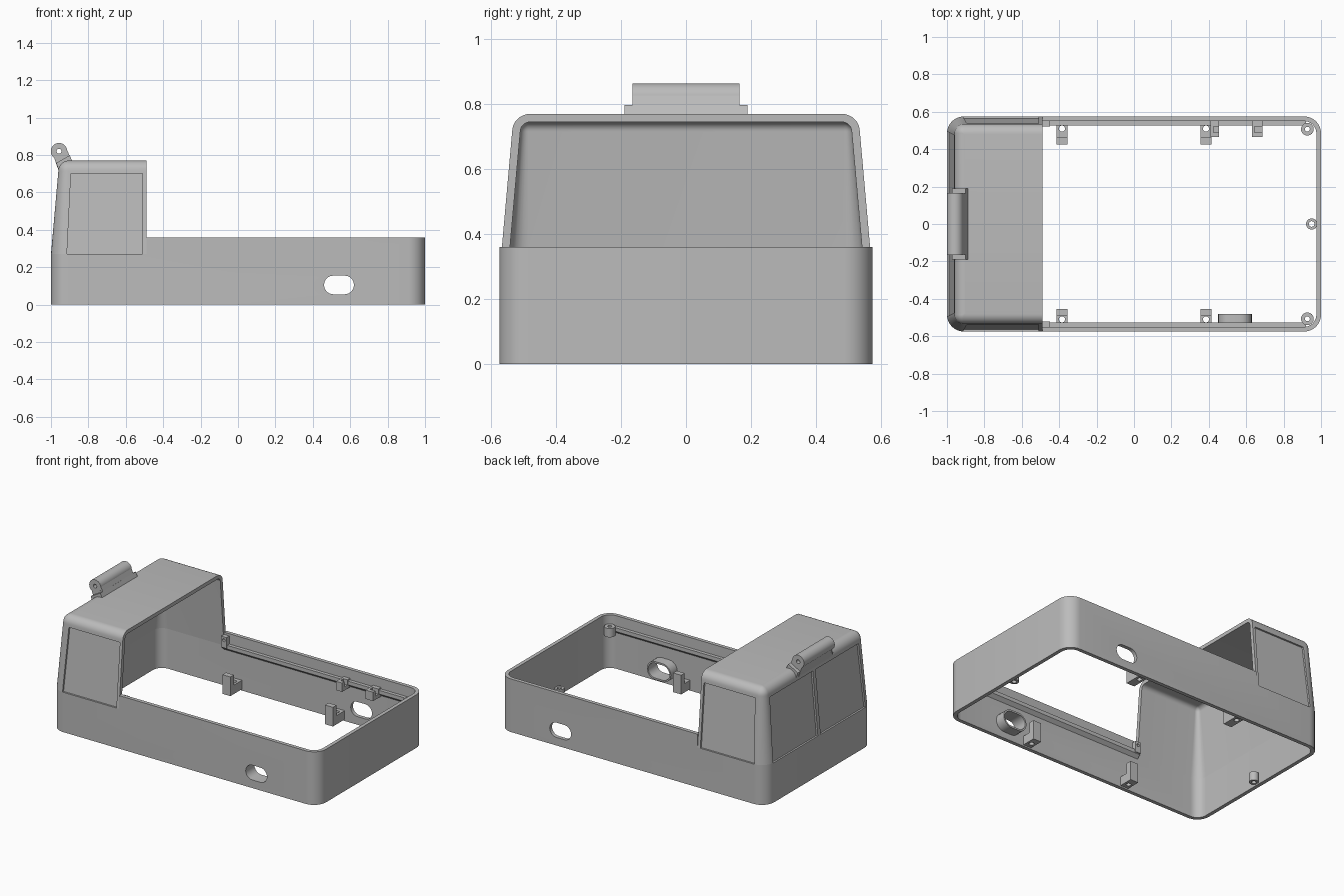
import bpy, bmesh
from math import sin, cos, pi

if "Cube" in bpy.data.objects:
    bpy.data.objects.remove(bpy.data.objects["Cube"], do_unlink=True)

grey = bpy.data.materials.new("plain grey")
grey.use_nodes = True
COLOUR = (0.50, 0.50, 0.50, 1)
grey.diffuse_color = COLOUR
grey.node_tree.nodes["Principled BSDF"].inputs["Base Color"].default_value = COLOUR

HALF_Y, RADIUS, WALL = 0.575, 0.09, 0.025
SILL, RIM, ROOF, CAB_END = 0.27, 0.36, 0.77, -0.49


def loft(name, rings):
    """Closed solid through a stack of rings with equal point counts."""
    bm = bmesh.new()
    loops = [[bm.verts.new(p) for p in ring] for ring in rings]
    n = len(loops[0])
    for a, b in zip(loops, loops[1:]):
        for i in range(n):
            j = (i + 1) % n
            bm.faces.new((a[i], a[j], b[j], b[i]))
    bm.faces.new(loops[0][::-1])
    bm.faces.new(loops[-1])
    bmesh.ops.recalc_face_normals(bm, faces=bm.faces)
    mesh = bpy.data.meshes.new(name)
    bm.to_mesh(mesh)
    bm.free()
    mesh.materials.append(grey)
    obj = bpy.data.objects.new(name, mesh)
    bpy.context.collection.objects.link(obj)
    return obj


def box(name, x0, x1, y0, y1, z0, z1):
    return loft(name, [[(x0, y0, z), (x1, y0, z), (x1, y1, z), (x0, y1, z)] for z in (z0, z1)])


def along_y(name, profile, y0, y1):
    return loft(name, [[(x, y, z) for x, z in profile] for y in (y0, y1)])


def circle(cx, cy, r, n=32):
    return [(cx + r * cos(2 * pi * i / n), cy + r * sin(2 * pi * i / n)) for i in range(n)]


def upright(name, cx, cy, r, z0, z1):
    return loft(name, [[(x, y, z) for x, y in circle(cx, cy, r)] for z in (z0, z1)])


def slot(cx, cz, half, r, n=12):
    """Oval outline with straight top and bottom."""
    pts = []
    for side, start in ((1, -pi / 2), (-1, pi / 2)):
        for i in range(n + 1):
            a = start + pi * i / n
            pts.append((cx + side * (half - r) + r * cos(a), cz + r * sin(a)))
    return pts


def outline(d, z, x0=-1, n=8):
    """Rounded rectangle, set in by d."""
    r = max(RADIUS - d, 0.004)
    hx0, hx1, hy = x0 + d + r, 1 - d - r, HALF_Y - d - r
    pts = []
    for k, (cx, cy) in enumerate(((hx1, hy), (hx0, hy), (hx0, -hy), (hx1, -hy))):
        for i in range(n + 1):
            a = pi / 2 * (k + i / n)
            pts.append((cx + r * cos(a), cy + r * sin(a), z))
    return pts


def slope(z):
    return max(0, 0.04 * (z - SILL) / 0.45)


def cab_solid(name, inset, bottom):
    """Tapered block with a rounded roof edge."""
    r = 0.055 - inset
    z_arc = ROOF - inset - r
    rings = [outline(inset, z) for z in (bottom, SILL)]
    for i in range(9):
        a = pi / 2 * i / 8
        rings.append(outline(inset + slope(z_arc) + r * (1 - cos(a)), z_arc + r * sin(a)))
    return loft(name, rings)


def cut(obj, *cutters):
    for c in cutters:
        m = obj.modifiers.new("cut", 'BOOLEAN')
        m.object, m.operation, m.solver = c, 'DIFFERENCE', 'EXACT'
        bpy.context.view_layer.objects.active = obj
        bpy.ops.object.modifier_apply(modifier=m.name)
        bpy.data.objects.remove(c, do_unlink=True)
    return obj


# Lower body: open frame with a slot through both long walls
SLOT_X, SLOT_Z = 0.54, 0.105
body = loft("lower_body", [outline(0, z) for z in (0, RIM)])
cut(body,
    loft("hollow", [outline(WALL, z) for z in (-0.1, 0.5)]),
    box("cab_seat", -1.1, CAB_END, -1, 1, SILL, 0.5),
    along_y("slot_cutter", slot(SLOT_X, SLOT_Z, 0.08, 0.05), -1, 1))

# Cab: tapered shell open below and towards the frame
cab = cab_solid("cab", 0, SILL - 0.1)
cut(cab,
    cab_solid("cab_hollow", WALL, -0.1),
    box("below", -2, 2, -1, 1, -0.2, SILL),
    box("beyond", CAB_END, 2, -1, 1, -0.3, 1))

# Recessed windows that follow the sloping walls
DEPTH = 0.012
for s in (-1, 1):
    side_pts = [(-0.915, 0.26), (-0.51, 0.26), (-0.51, 0.70), (-0.893, 0.70)]
    end_pts = [(0.015, 0.26), (0.495, 0.26), (0.475, 0.70), (0.015, 0.70)]
    cut(cab,
        loft("side_window", [[(x, s * (HALF_Y - 0.04 * (z - SILL) / 0.45 + o), z)
                              for x, z in side_pts] for o in (-DEPTH, 0.1)]),
        loft("end_window", [[(-1 + 0.04 * (z - SILL) / 0.45 - o, s * y, z)
                             for y, z in end_pts] for o in (-DEPTH, 0.1)]))

# Hinge on the upper cab edge
HX, HZ = -0.957, 0.82
arm = [(-0.985, 0.79), (-0.957, 0.71), (-0.948, 0.725), (-0.91, 0.755), (-0.887, 0.765), (-0.915, 0.83)]
foot = [(-0.972, 0.757), (-0.955, 0.71), (-0.948, 0.725), (-0.91, 0.755), (-0.885, 0.765), (-0.9, 0.798)]
for name, profile, w in (("hinge_barrel", circle(HX, HZ, 0.044), 0.165),
                         ("hinge_arm", arm, 0.164), ("hinge_foot", foot, 0.19)):
    part = along_y(name, profile, -w, w)
    if name != "hinge_foot":
        cut(part, along_y("pin_hole", circle(HX, HZ, 0.013), -1, 1))

# Collar around the slot inside the front wall
cut(along_y("slot_collar", slot(SLOT_X, SLOT_Z, 0.09, 0.062), -0.56, -0.48),
    along_y("collar_hole", slot(SLOT_X, SLOT_Z, 0.08, 0.05), -1, 1))

for s, label in ((-1, "front"), (1, "back")):
    def inner_box(name, x0, x1, y0, y1, z0, z1):
        return box(label + "_" + name, x0, x1, *sorted((s * y0, s * y1)), z0, z1)

    # Rail along the wall, with an end lug beside the cab
    y_rail = 0.527
    loft(label + "_rail", [[(x, s * y, z) for y, z in
                            ((0.555, 0.24), (y_rail, 0.265), (y_rail, 0.29), (0.555, 0.29))]
                           for x in (CAB_END, 0.92)])
    cut(inner_box("end_lug", CAB_END, -0.45, 0.52, 0.555, 0.27, 0.345),
        along_y("lug_hole", circle(-0.47, 0.322, 0.01), -1, 1))

    # Low brackets with an upright finger and a screw hole
    y_in = 0.425 if s > 0 else 0.455
    for x in (-0.385, 0.385):
        inner_box("bracket_finger", x - 0.03, x + 0.03, y_in, y_in + 0.038, 0.01, 0.14)
        cut(inner_box("bracket_base", x - 0.03, x + 0.03, y_in + 0.038, 0.56, 0.01, 0.07),
            upright("screw_hole", x, s * 0.51, 0.016, -0.1, 0.2))

    # Corner screw boss
    cut(upright(label + "_corner_boss", 0.927, s * 0.507, 0.034, 0.24, 0.30),
        upright("screw_hole", 0.927, s * 0.507, 0.013, 0, 1))

# Small clips under the back rail
for x0, x1 in ((0.41, 0.455), (0.63, 0.688)):
    cut(box("back_clip", x0, x1, 0.465, 0.555, 0.24, 0.30),
        box("clip_notch", x0 + 0.015, x1 + 0.1, 0.49, 0.522, 0.265, 0.4))

# Screw bosses in the middle of both end walls
for s in (-1, 1):
    cut(upright("end_boss", s * 0.95, 0, 0.03, 0.01, 0.07),
        upright("screw_hole", s * 0.95, 0, 0.015, -1, 1))

# Smooth rounded surfaces, crisp edges
for obj in bpy.context.collection.objects:
    obj.select_set(obj.type == 'MESH')
bpy.ops.object.shade_smooth_by_angle(angle=0.5)
